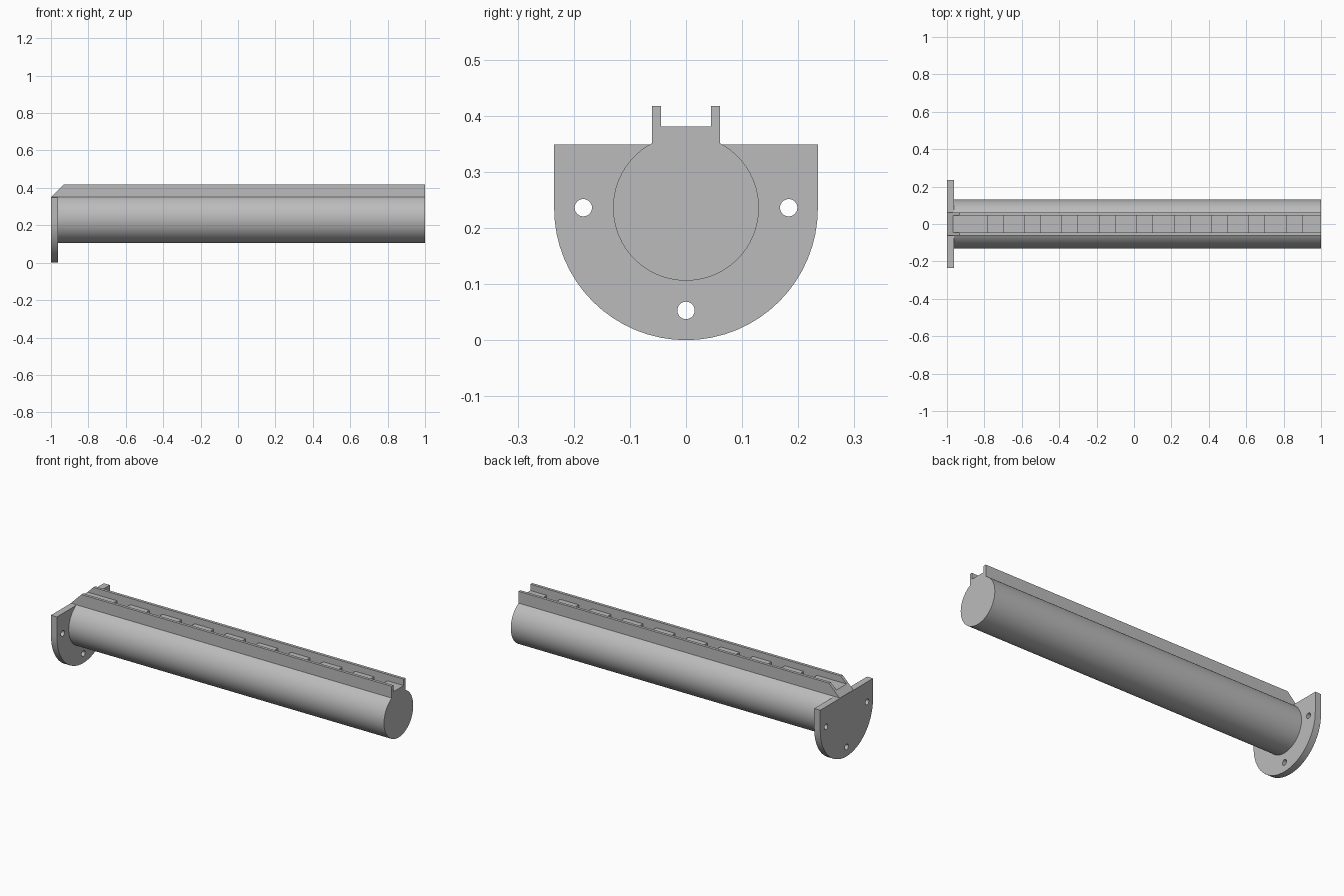
import bpy, bmesh
from math import sin, cos, pi, asin, sqrt
from mathutils import Vector

cube = bpy.data.objects.get("Cube")
if cube:
    bpy.data.objects.remove(cube, do_unlink=True)

grey = bpy.data.materials.new("plain_grey")
grey.use_nodes = True
grey.diffuse_color = (0.5, 0.5, 0.5, 1)
grey.node_tree.nodes["Principled BSDF"].inputs["Base Color"].default_value = (0.5, 0.5, 0.5, 1)

AXIS_Z = 0.236        # height of the rod axis
ROD_R = 0.13
FLANGE_R = 0.235
FLANGE_TOP = 0.349
RAIL_OUT, RAIL_IN = 0.061, 0.045
RAIL_TOP, FLOOR, SLOT_FLOOR = 0.417, 0.381, 0.345
START, END = -0.999, 1.0


def arc(cy, cz, r, a0, a1, n):
    """Points in the (y, z) plane, both ends included."""
    return [(cy + r * cos(a0 + (a1 - a0) * i / n), cz + r * sin(a0 + (a1 - a0) * i / n))
            for i in range(n + 1)]


def prism(name, loops, x0, x1, chamfer=False):
    """Extrude an outline, with optional hole loops, along x."""
    bm = bmesh.new()
    edges = []
    for loop in loops:
        vs = [bm.verts.new((x0, y, z)) for y, z in loop]
        edges += [bm.edges.new((vs[i - 1], vs[i])) for i in range(len(vs))]
    if len(loops) == 1:
        bm.faces.new(vs)
    else:
        bmesh.ops.triangle_fill(bm, edges=edges, use_beauty=True, normal=(1, 0, 0))
    ext = bmesh.ops.extrude_face_region(bm, geom=bm.faces[:], use_keep_orig=True)
    moved = [g for g in ext["geom"] if isinstance(g, bmesh.types.BMVert)]
    bmesh.ops.translate(bm, verts=moved, vec=(x1 - x0, 0, 0))
    if chamfer:
        # slanted cut that runs up from the flange's top edge
        bmesh.ops.bisect_plane(bm, geom=bm.verts[:] + bm.edges[:] + bm.faces[:],
                               plane_co=Vector((-1, 0, FLANGE_TOP)),
                               plane_no=Vector((-1, 0, 1)), clear_outer=True)
        bmesh.ops.holes_fill(bm, edges=[e for e in bm.edges if e.is_boundary], sides=0)
    bmesh.ops.recalc_face_normals(bm, faces=bm.faces[:])
    mesh = bpy.data.meshes.new(name)
    bm.to_mesh(mesh)
    bm.free()
    mesh.materials.append(grey)
    obj = bpy.data.objects.new(name, mesh)
    bpy.context.collection.objects.link(obj)
    bpy.ops.object.select_all(action='DESELECT')
    obj.select_set(True)
    bpy.context.view_layer.objects.active = obj
    bpy.ops.object.shade_smooth_by_angle(angle=pi / 6)
    return obj


# Mounting flange: half disc with straight shoulders and three screw holes
outline = arc(0, FLANGE_R, FLANGE_R, pi, 2 * pi, 32)
outline += [(FLANGE_R, FLANGE_TOP), (-FLANGE_R, FLANGE_TOP)]
holes = [arc(y, z, 0.0155, 0, 2 * pi, 24)[:-1]
         for y, z in ((-0.183, AXIS_Z), (0.183, AXIS_Z), (0, 0.053))]
prism("mounting_flange", [outline] + holes, -1, -0.963)

# Round rod with the two rail walls on its crown
neck = pi / 2 - asin(RAIL_OUT / ROD_R)
profile = arc(0, AXIS_Z, ROD_R, pi - neck, 2 * pi + neck, 64)
profile += [(RAIL_OUT, RAIL_TOP), (RAIL_IN, RAIL_TOP), (RAIL_IN, SLOT_FLOOR),
            (-RAIL_IN, SLOT_FLOOR), (-RAIL_IN, RAIL_TOP), (-RAIL_OUT, RAIL_TOP)]
prism("rod_and_rails", [profile], START, END, chamfer=True)

# Channel floor: blocks with nine cross slots between them
block = [(-RAIL_IN, SLOT_FLOOR), (RAIL_IN, SLOT_FLOOR), (RAIL_IN, FLOOR), (-RAIL_IN, FLOOR)]
x = START
for i in range(10):
    slot = -0.784 + 0.2 * i
    prism(f"channel_block_{i + 1}", [block], x, min(slot, END), chamfer=(i == 0))
    x = slot + 0.083
